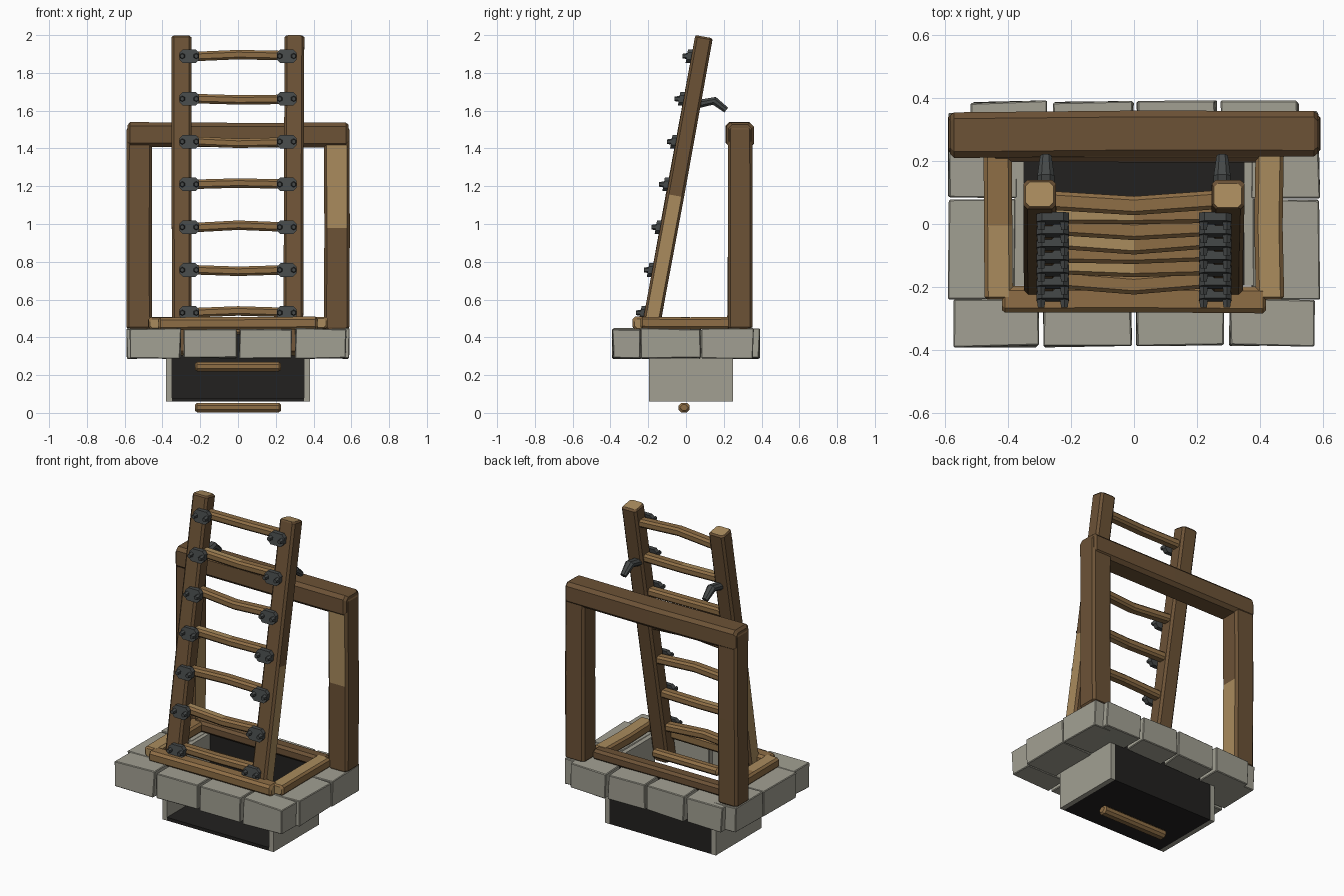
import bpy, bmesh, random
from math import pi
from mathutils import Vector as V

if "Cube" in bpy.data.objects:
    bpy.data.objects.remove(bpy.data.objects["Cube"])

random.seed(4)

def mat(name, c):
    m = bpy.data.materials.new(name)
    m.diffuse_color = (*c, 1)
    m.use_nodes = True
    m.node_tree.nodes["Principled BSDF"].inputs["Base Color"].default_value = m.diffuse_color
    return m

WOOD = mat("wood", (0.15, 0.085, 0.037))
PALE = mat("pale_wood", (0.40, 0.26, 0.11))
TAN = mat("tan_wood", (0.27, 0.155, 0.06))
STONE = mat("stone", (0.36, 0.35, 0.29))
DARK = mat("dark_shaft", (0.016, 0.015, 0.014))
IRON = mat("iron", (0.06, 0.066, 0.066))

def finish(name, bm, mats):
    bmesh.ops.recalc_face_normals(bm, faces=bm.faces)
    me = bpy.data.meshes.new(name)
    bm.to_mesh(me)
    bm.free()
    for m in mats:
        me.materials.append(m)
    ob = bpy.data.objects.new(name, me)
    bpy.context.collection.objects.link(ob)
    return ob

def beam(name, p0, p1, u, w, h, c=0.012, pale=(), bend=(0, 0, 0), mats=(WOOD, PALE), jit=0.003, caps=True):
    """Chamfered timber from p0 to p1: w along u, h across; pale = (segment, side) faces."""
    p0, p1, u = V(p0), V(p1), V(u)
    d = (p1 - p0).normalized()
    v = d.cross(u).normalized()
    u = v.cross(d)
    L = (p1 - p0).length
    bm = bmesh.new()
    rings = []
    for t, inset in ((0, c * .6), (c * .7, 0), (L / 2, 0), (L - c * .7, 0), (L, c * .6)):
        a, b = w / 2 - inset, h / 2 - inset
        prof = [(a, c - b), (a, b - c), (a - c, b), (c - a, b),
                (-a, b - c), (-a, c - b), (c - a, -b), (a - c, -b)]
        o = p0 + d * t
        if t == L / 2:
            o = o + V(bend)
        o = o + u * random.uniform(-jit, jit) + v * random.uniform(-jit, jit)
        rings.append([bm.verts.new(o + u * x + v * y) for x, y in prof])
    for s in range(4):
        for i in range(8):
            j = (i + 1) % 8
            f = bm.faces.new((rings[s][i], rings[s][j], rings[s + 1][j], rings[s + 1][i]))
            f.material_index = 1 if (s, i) in pale else 0
    for r in (rings[0], rings[-1]):
        bm.faces.new(r).material_index = int(caps)
    return finish(name, bm, mats)

def block(name, x0, x1, y0, y1, z0, z1, m, bev=0.0, jit=0.0):
    bm = bmesh.new()
    bmesh.ops.create_cube(bm, size=1)
    for q in bm.verts:
        q.co = V(((x0, x1)[q.co.x > 0], (y0, y1)[q.co.y > 0], (z0, z1)[q.co.z > 0]))
        q.co += V([random.uniform(-jit, jit) for _ in range(3)])
    if bev:
        bmesh.ops.bevel(bm, geom=bm.edges[:], offset=bev, segments=1, affect='EDGES')
    return finish(name, bm, [m])

# Stone surround
def stone(*b):
    block("surround_stone", *b, 0.29, 0.445, STONE, 0.004, 0.005)

for a, b in ((-.57, -.305), (-.29, -.01), (.01, .285), (.305, .57)):
    stone(a, b, -.388, -.24)
for a, b in ((-.515, -.275), (-.255, -.005), (.01, .26), (.28, .52)):
    stone(a, b, .25, .388)
for s in (-1, 1):
    xs = sorted((s * .375, s * .587))
    stone(*xs, -.24, .075)
    stone(*xs, .085, .355)

# Shaft below: open front, stone cheeks, dark back and floor
for s in (-1, 1):
    block("shaft_cheek", *sorted((s * .35, s * .38)), -.195, .25, .06, .44, STONE)
block("shaft_back", -.35, .35, .225, .249, .06, .44, DARK)
block("shaft_floor", -.35, .35, -.195, .225, .06, .08, DARK)
for z in (.028, .245, .44):
    beam("shaft_rung", (-.227, -.01, z), (.227, -.01, z), (0, 1, 0), .058, .05, .014,
         mats=(TAN, TAN), jit=0)

# Timber curb round the hatch
beam("curb_front", (-.42, -.24, .473), (.42, -.24, .473), (0, 1, 0), .085, .068, .015,
     mats=(TAN, PALE), pale={(1, 6)})
beam("curb_back", (-.45, .235, .473), (.45, .235, .473), (0, 1, 0), .08, .066, .015)
for s in (-1, 1):
    beam("curb_side", (s * .43, -.24, .475), (s * .43, .23, .475), (0, 0, 1), .062, .09, .012,
         pale={(1, 0), (1, 1)} if s < 0 else {(2, 0), (1, 0)}, mats=(TAN, PALE))

# Posts and crossbeam behind
for s in (-1, 1):
    beam("post", (s * .523, .285, .445), (s * .523, .285, 1.51), (1, 0, 0), .135, .13, .014,
         pale={(2, 6)} if s > 0 else {(1, 0)})
beam("crossbeam", (-.585, .285, 1.472), (.585, .285, 1.472), (0, 1, 0), .145, .13, .02, caps=False)

# Leaning ladder
def lean(z):
    return 0.093 - 0.181 * (1.992 - z)

for s in (-1, 1):
    beam("ladder_rail", (s * .295, lean(.31), .31), (s * .298, lean(1.992), 1.992), (1, 0, 0),
         .104, .094, .013, pale={(1, 0)} if s > 0 else {(1, 4)})

def bracket(x, y, z):
    # Eight-sided plate with two hexagonal bolts, flat to the rail
    bm = bmesh.new()
    prof = [(.052, -.018), (.052, .018), (.034, .036), (-.034, .036),
            (-.052, .018), (-.052, -.018), (-.034, -.036), (.034, -.036)]
    f = bm.faces.new([bm.verts.new((x + a, y + b * .18, z + b)) for a, b in prof])
    g = bmesh.ops.extrude_face_region(bm, geom=[f])["geom"]
    bmesh.ops.translate(bm, verts=[q for q in g if isinstance(q, bmesh.types.BMVert)], vec=(0, .028, 0))
    for dx in (-.037, .037):
        r = bmesh.ops.create_cone(bm, cap_ends=True, segments=6, radius1=.017, radius2=.012, depth=.03)
        for q in r["verts"]:
            c = q.co.copy()
            q.co = (x + dx + c.x, y - .008 - c.z, z + c.y)
    finish("rung_bracket", bm, [IRON])

for i in range(7):
    z = .53 + i * .2265
    y = lean(z)
    k = random.choice((-1, 1))
    beam("ladder_rung", (-.255, y, z), (.255, y, z), (0, 1, 0), .06, .05, .012,
         bend=(0, random.uniform(-.02, -.005), .008 * k), mats=(TAN, PALE) if i % 2 else (TAN, TAN),
         pale={(2, 6), (1, 2)})
    for s in (-1, 1):
        bracket(s * .258, y - .07, z)

# Iron hooks on the back of the rails
for s in (-1, 1):
    bm = bmesh.new()
    rings = []
    path = [((.05, 1.632), (-.15, 1), .022, .028), ((.15, 1.652), (.35, .94), .022, .027),
            ((.213, 1.603), (.62, .78), .016, .018)]
    for (y, z), (ny, nz), h, w in path:
        prof = [(w, -h * .4), (w, h * .4), (w * .5, h), (-w * .5, h),
                (-w, h * .4), (-w, -h * .4), (-w * .5, -h), (w * .5, -h)]
        rings.append([bm.verts.new((s * .28 + a, y + b * ny, z + b * nz)) for a, b in prof])
    for r0, r1 in zip(rings, rings[1:]):
        for i in range(8):
            j = (i + 1) % 8
            bm.faces.new((r0[i], r0[j], r1[j], r1[i]))
    bm.faces.new(rings[0])
    bm.faces.new(rings[-1])
    finish("rail_hook", bm, [IRON])
